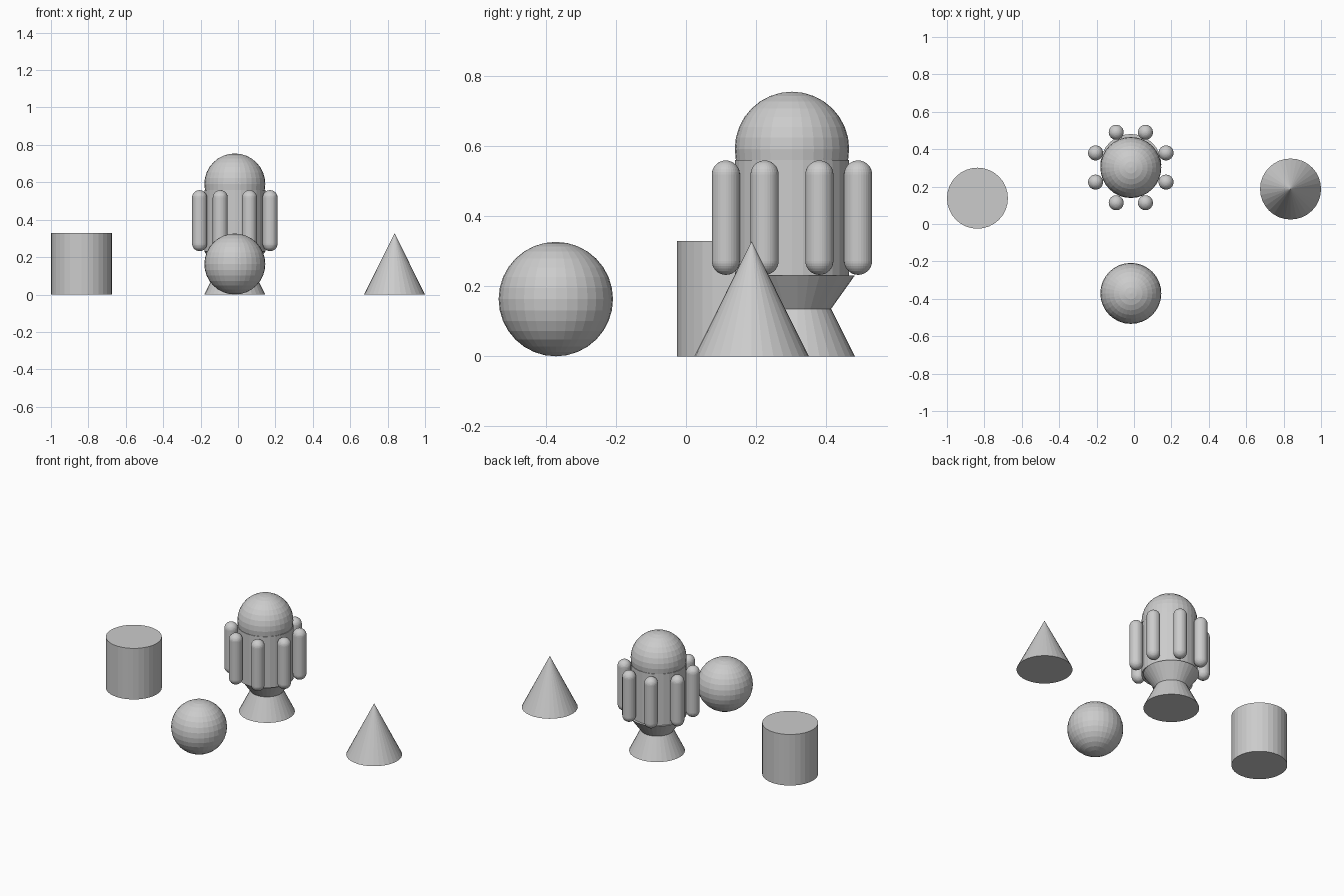
import bpy
from math import sin, cos, pi

if "Cube" in bpy.data.objects:
    bpy.data.objects.remove(bpy.data.objects["Cube"])

R = 0.163          # shared radius of the large shapes
H = 0.328          # shared height of the large shapes
CX, CY = -0.017, 0.302   # axis of the tower


def ball(name, x, y, z, r):
    bpy.ops.mesh.primitive_uv_sphere_add(segments=32, ring_count=16, radius=r, location=(x, y, z))
    bpy.context.object.name = name


def drum(name, x, y, z0, z1, r):
    bpy.ops.mesh.primitive_cylinder_add(vertices=32, radius=r, depth=z1 - z0,
                                        location=(x, y, (z0 + z1) / 2))
    bpy.context.object.name = name


def cone(name, x, y, z0, z1, bottom, top):
    bpy.ops.mesh.primitive_cone_add(vertices=32, radius1=bottom, radius2=top, depth=z1 - z0,
                                    location=(x, y, (z0 + z1) / 2))
    bpy.context.object.name = name


# Loose shapes around the tower
drum("loose_cylinder", -0.837, 0.138, 0, H, R)
cone("loose_cone", 0.837, 0.187, 0, H, R, 0)
ball("loose_sphere", CX, -0.371, R, R)

# Tower: hourglass of two cones, round body and dome
cone("base_cone", CX, CY + 0.016, 0, H, R, 0)
cone("inverted_cone", CX, CY + 0.016, 0.001, 0.23, 0, R)
drum("body", CX, CY, 0.23, 0.559, R)
ball("dome", CX, CY, 0.591, R)

# Ring of eight round-ended rods
rod_r, ring_r = 0.04, 0.204
for i in range(8):
    a = pi / 8 + i * pi / 4
    x, y = CX + ring_r * cos(a), CY + ring_r * sin(a)
    drum(f"rod_{i + 1}", x, y, 0.272, 0.518, rod_r)
    ball(f"rod_lower_end_{i + 1}", x, y, 0.272, rod_r)
    ball(f"rod_upper_end_{i + 1}", x, y, 0.518, rod_r)
